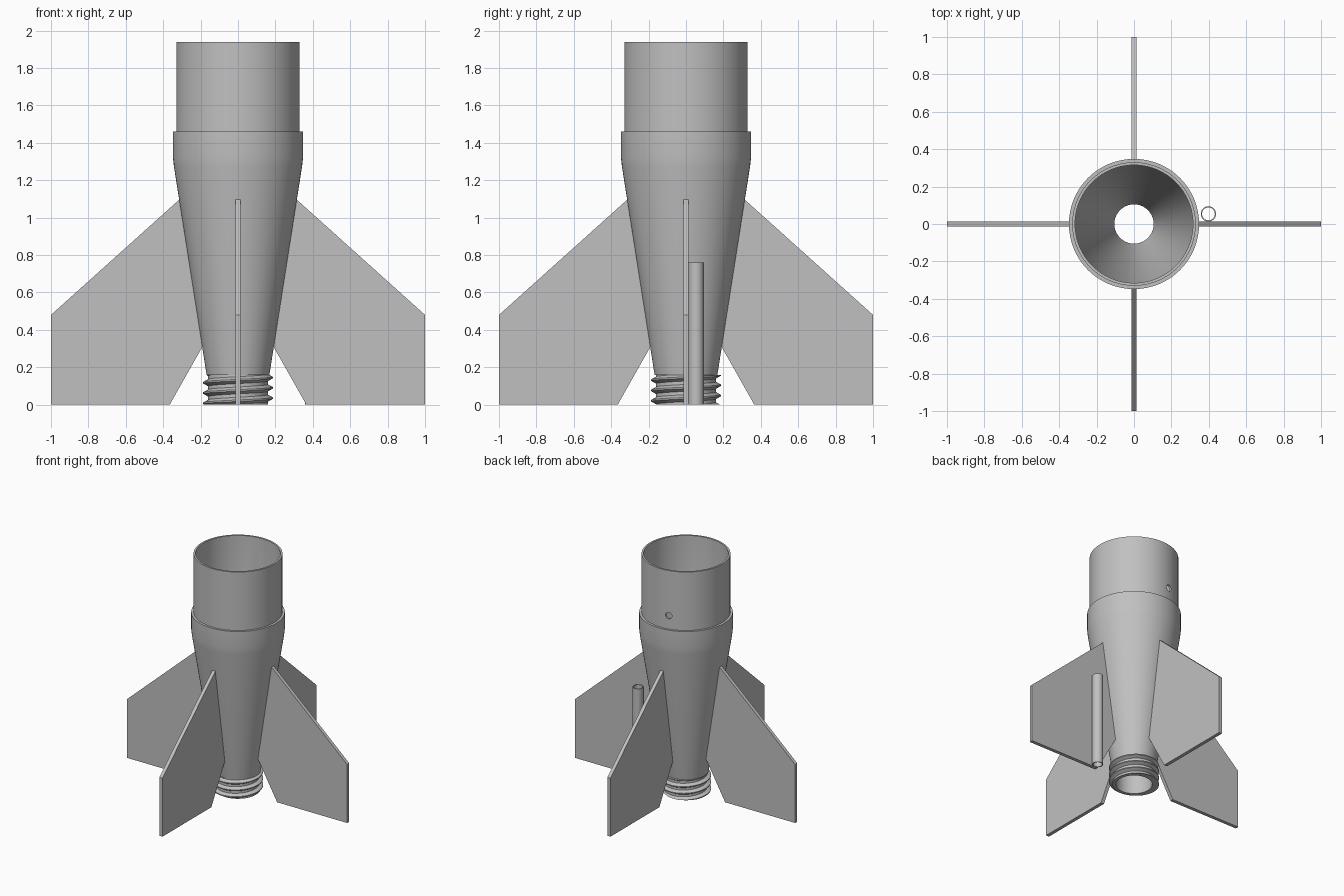
import bpy, bmesh, math
from mathutils import Matrix, Vector

if "Cube" in bpy.data.objects:
    bpy.data.objects.remove(bpy.data.objects["Cube"])

grey = bpy.data.materials.new("plain grey")
grey.use_nodes = True
COLOUR = (0.53, 0.53, 0.53, 1)
grey.diffuse_color = COLOUR
grey.node_tree.nodes["Principled BSDF"].inputs["Base Color"].default_value = COLOUR


def finish(name, bm, smooth=None):
    bmesh.ops.recalc_face_normals(bm, faces=bm.faces)
    mesh = bpy.data.meshes.new(name)
    bm.to_mesh(mesh)
    bm.free()
    mesh.materials.append(grey)
    ob = bpy.data.objects.new(name, mesh)
    bpy.context.collection.objects.link(ob)
    if smooth:
        bpy.ops.object.select_all(action="DESELECT")
        ob.select_set(True)
        bpy.context.view_layer.objects.active = ob
        bpy.ops.object.shade_smooth_by_angle(angle=math.radians(smooth))
    return ob


def bridge(bm, a, b):
    """Join two closed rings of vertices with quads."""
    n = len(a)
    for i in range(n):
        j = (i + 1) % n
        bm.faces.new((a[i], a[j], b[j], b[i]))


def lathe(name, profile, centre=(0, 0), sides=96):
    """Turn a closed (radius, height) profile around a vertical axis."""
    bm = bmesh.new()
    rings = []
    for r, z in profile:
        rings.append([bm.verts.new((centre[0] + r * math.cos(math.tau * i / sides),
                                    centre[1] + r * math.sin(math.tau * i / sides), z))
                      for i in range(sides)])
    for k, ring in enumerate(rings):
        bridge(bm, ring, rings[(k + 1) % len(rings)])
    return finish(name, bm, 20)


# Hollow tapered body with collar, coupling sleeve and threaded neck core
body = lathe("body", [
    (0.135, 0), (0.16, 0), (0.16, 0.16), (0.168, 0.16),
    (0.342, 1.27), (0.348, 1.32), (0.348, 1.46), (0.33, 1.46),
    (0.33, 1.94), (0.315, 1.94), (0.315, 1.3), (0.105, 0.2), (0.135, 0.2)])

# Small screw hole through the sleeve wall
angle = math.radians(102)
out = Vector((math.cos(angle), math.sin(angle), 0))
bm = bmesh.new()
bmesh.ops.create_cone(bm, cap_ends=True, segments=24, radius1=0.026, radius2=0.026, depth=0.2)
bm.transform(Matrix.Translation(out * 0.33 + Vector((0, 0, 1.57)))
             @ out.to_track_quat("Z", "Y").to_matrix().to_4x4())
cutter = finish("hole_cutter", bm)
cutter.hide_render = True
cutter.hide_viewport = True
cutter.display_type = "WIRE"
cut = body.modifiers.new("screw hole", "BOOLEAN")
cut.operation = "DIFFERENCE"
cut.object = cutter

# Helical thread, clipped to the height of the neck
PITCH, STEPS, NECK = 0.055, 72, 0.16
section = [(0.15, -0.024), (0.186, -0.004), (0.186, 0.004), (0.15, 0.024)]
bm = bmesh.new()
previous = None
for i in range(4 * STEPS + 1):
    a = math.tau * i / STEPS
    z = PITCH * i / STEPS - 0.02
    ring = [bm.verts.new((r * math.cos(a), r * math.sin(a), z + dz)) for r, dz in section]
    if previous:
        bridge(bm, previous, ring)
    else:
        bm.faces.new(ring)
    previous = ring
bm.faces.new(previous)
for height, normal in ((0.0, -1), (NECK, 1)):
    bmesh.ops.bisect_plane(bm, geom=bm.verts[:] + bm.edges[:] + bm.faces[:],
                           plane_co=(0, 0, height), plane_no=(0, 0, normal), clear_outer=True)
    rim = [e for e in bm.edges if e.is_boundary
           and all(abs(v.co.z - height) < 1e-5 for v in e.verts)]
    bmesh.ops.holes_fill(bm, edges=rim, sides=0)
finish("neck_thread", bm, 25)

# Four swept fins, their roots buried in the body wall
outline = [(0.365, 0), (1, 0), (1, 0.48), (0.31, 1.1), (0.295, 1.1), (0.165, 0.31), (0.19, 0.31)]
HALF = 0.014
for k, name in enumerate(("left_fin", "back_fin", "right_fin", "front_fin")):
    bm = bmesh.new()
    near = [bm.verts.new((x, -HALF, z)) for x, z in outline]
    far = [bm.verts.new((x, HALF, z)) for x, z in outline]
    bm.faces.new(near)
    bm.faces.new(far)
    bridge(bm, near, far)
    bm.transform(Matrix.Rotation(k * math.pi / 2, 4, "Z"))
    finish(name, bm)

# Thin guide tube along the left fin
lathe("guide_tube", [(0.034, 0), (0.041, 0), (0.041, 0.76), (0.034, 0.76)],
      centre=(0.398, 0.054), sides=40)
